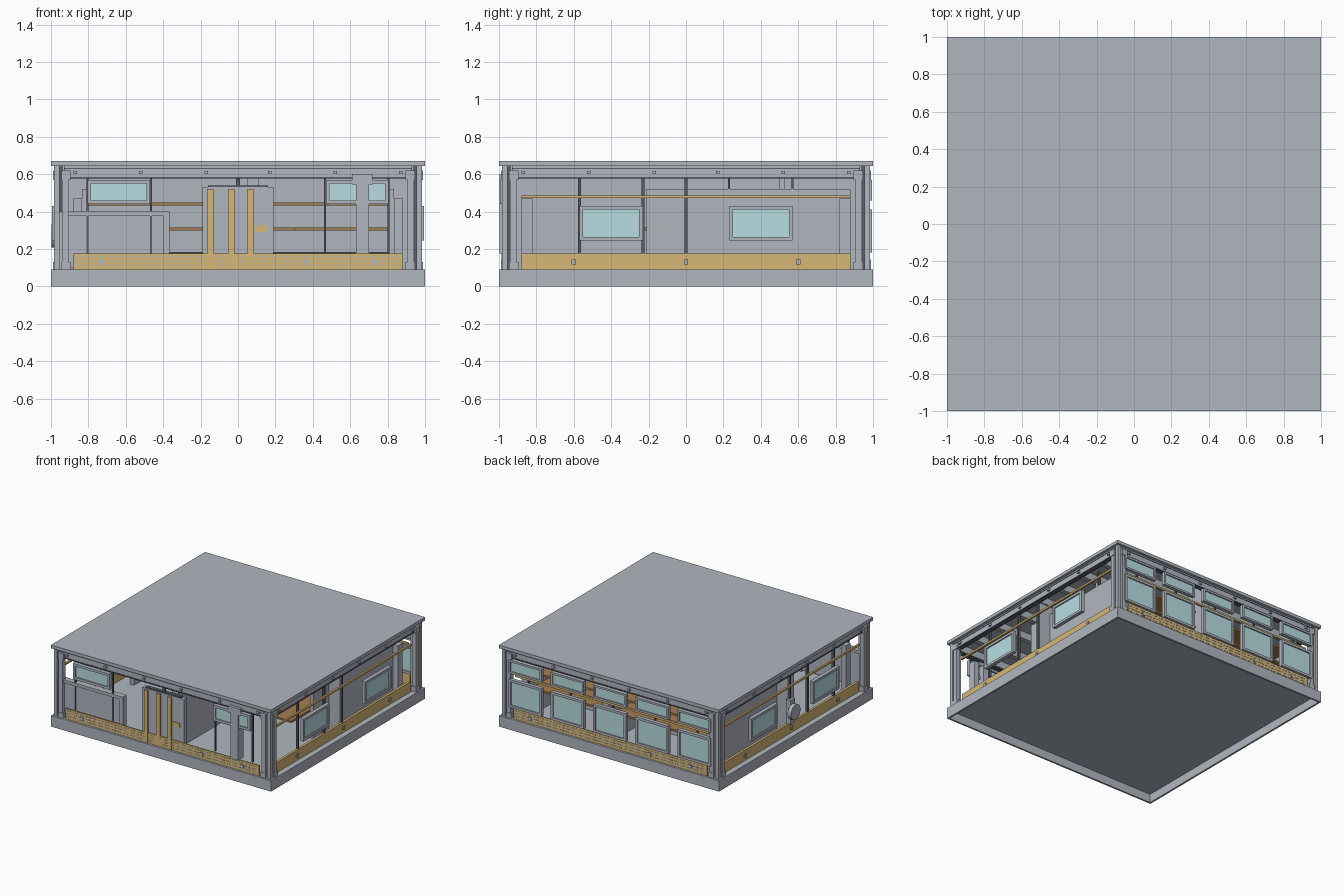
import bpy, bmesh
from mathutils import Matrix, Vector

if "Cube" in bpy.data.objects:
    bpy.data.objects.remove(bpy.data.objects["Cube"], do_unlink=True)


def material(name, rgb):
    m = bpy.data.materials.new(name)
    m.use_nodes = True
    m.diffuse_color = (*rgb, 1)
    m.node_tree.nodes["Principled BSDF"].inputs["Base Color"].default_value = (*rgb, 1)
    return m


GREY = material("panel grey", (.44, .475, .53))
DARK = material("dark trim", (.1, .11, .14))
YELLOW = material("ochre yellow", (.68, .48, .18))
BROWN = material("shelf brown", (.38, .21, .08))
GLASS = material("pale glass", (.48, .73, .76))
TURN = {s: Matrix.Rotation(a, 4, "Z") for s, a in
        zip(("front", "left", "back", "right"), (0, 1.5707963, 3.1415927, -1.5707963))}


def boxes(name, mat, spans, side="front"):
    """One object from boxes given as (x0, x1, y0, y1, z0, z1), turned to a side."""
    bm = bmesh.new()
    for x0, x1, y0, y1, z0, z1 in spans:
        mid = Vector((x0 + x1, y0 + y1, z0 + z1)) / 2
        size = Matrix.Diagonal((x1 - x0, y1 - y0, z1 - z0, 1))
        bmesh.ops.create_cube(bm, size=1, matrix=TURN[side] @ Matrix.Translation(mid) @ size)
    mesh = bpy.data.meshes.new(name)
    bm.to_mesh(mesh)
    bm.free()
    mesh.materials.append(mat)
    ob = bpy.data.objects.new(name, mesh)
    bpy.context.collection.objects.link(ob)


def frame(x0, x1, z0, z1, w, y0, y1):
    return [(x0, x0 + w, y0, y1, z0, z1), (x1 - w, x1, y0, y1, z0, z1),
            (x0 + w, x1 - w, y0, y1, z0, z0 + w), (x0 + w, x1 - w, y0, y1, z1 - w, z1)]


def window(name, side, x0, x1, z0, z1, y=-.995, w=.02):
    boxes(name + "_frame", GREY, frame(x0, x1, z0, z1, w, y, y + .03), side)
    boxes(name + "_glass", GLASS, [(x0 + w, x1 - w, y + .01, y + .018, z0 + w, z1 - w)], side)


# Floor in a hollow rim, roof and ceiling beams
boxes("floor", GREY, [(-.985, .985, -.985, .985, .07, .09)])
for side in TURN:
    boxes(side + "_base_rim", GREY, [(-1, .985, -1, -.985, 0, .09)], side)
boxes("roof", GREY, [(-1, 1, -1, 1, .643, .67)])
boxes("ceiling_beams", GREY, [(-.93, .93, y - .02, y + .02, .585, .643)
                              for y in (-.75, -.5, -.25, 0, .25, .5, .75)])

# Edge beams and corner columns on all four sides
for side in TURN:
    boxes(side + "_beam", GREY, [(-.93, .93, -.975, -.93, .585, .643)], side)
    boxes(side + "_beam_trim", DARK, [(-.93, .93, -.979, -.94, .578, .586),
                                      (-.93, .93, -.979, -.976, .627, .632)], side)
    boxes(side + "_brackets", GREY, [(x - .01, x + .01, -.988, -.97, .6, .618)
                                     for x in (-.87, -.52, -.17, .17, .52, .87)], side)
    boxes(side + "_corner_column", GREY, [
        (-.985, -.955, -.985, -.955, .09, .643), (-.94, -.905, -.985, -.95, .09, .6),
        (-.985, -.95, -.94, -.905, .09, .6), (-.945, -.895, -.99, -.945, .09, .13),
        (-.99, -.945, -.945, -.895, .09, .13), (-.945, -.895, -.99, -.945, .57, .62),
        (-.99, -.945, -.945, -.895, .57, .62)], side)
    boxes(side + "_column_shadow_gap", DARK, [(-.957, -.938, -.957, -.938, .09, .643)], side)

# Grated kick plates at the front and back, standing proud of the doors and panels
for side in ("front", "back"):
    boxes(side + "_kick_plate", YELLOW, [(-.88, .88, -.983, -.974, .09, .175)], side)
    boxes(side + "_grating", GREY, [(-.87 + i * .058, -.828 + i * .058, -.985, -.98, z, z + .006)
                                    for i in range(30) for z in (.108, .131, .154)], side)
    boxes(side + "_kick_lights", GREY, [(x - .012, x + .012, -.99, -.98, .118, .145)
                                        for x in (-.73, .36, .73)], side)

# Side walls, kick plates, rails, posts and windows
for side, sign in (("left", 1), ("right", -1)):
    a, b = sorted((-.21 * sign, .88 * sign))
    boxes(side + "_wall", GREY, [(a, b, -.835, -.8, .09, .52)], side)
    boxes(side + "_wall_end", GREY, [(.82, .88, -.88, -.835, .09, .47),
                                     (-.88, -.82, -.88, -.835, .09, .47)], side)
    boxes(side + "_cross_wall", GREY, [(-.009, .009, -.93, -.8, .09, .6)], side)
    boxes(side + "_kick_plate", YELLOW, [(-.88, .88, -.955, -.935, .09, .175)], side)
    boxes(side + "_kick_lights", GREY, [(x - .012, x + .012, -.965, -.95, .118, .145)
                                        for x in (-.6, 0, .6)], side)
    boxes(side + "_rail", YELLOW, [(-.88, .88, -.965, -.95, .472, .487)], side)
    for label, s in (("front", -sign), ("back", sign)):
        x0, x1 = sorted((.23 * s, .57 * s))
        window(f"{side}_{label}_window", side, x0, x1, .245, .43)
    posts = (0, -.23 * sign, -.57 * sign)
    boxes(side + "_posts", DARK, [(x - .008, x + .008, -.95, -.93, .175, .585)
                                  for x in posts], side)
    boxes(side + "_upper_posts", DARK, [(x - .006, x + .006, -.83, -.81, .52, .643)
                                        for x in (.23 * sign, .57 * sign)], side)

# Round hatch on the right side
bpy.ops.mesh.primitive_cylinder_add(vertices=24, radius=.062, depth=.03,
                                    location=(-.982, 0, .27), rotation=(0, 1.5707963, 0))
bpy.context.object.name = "round_hatch"
bpy.context.object.data.materials.append(GREY)
boxes("hatch_mount", GREY, [(-.97, -.93, -.03, .03, .17, .37)])

# Back windows in two rows
for i in range(5):
    x = (i - 2) * .384
    window(f"back_lower_window_{i}", "back", x - .15, x + .15, .18, .41)
    window(f"back_upper_window_{i}", "back", x - .15, x + .15, .46, .57, w=.016)
boxes("back_rail", YELLOW, [(-.88, .88, -.965, -.95, .428, .443)], "back")
boxes("back_posts", DARK, [(i * .384 - .006, i * .384 + .006, -.955, -.94, .175, .585)
                           for i in range(-2, 3)], "back")

# Front windows with the thin posts that hold them
window("front_right_window", "front", -.805, -.47, .44, .57)
window("front_left_window", "front", .47, .805, .44, .57)
boxes("front_posts", DARK, [(x - .005, x + .005, -.965, -.95, .175, .585)
                            for x in (-.805, -.465, .465, .805)])
boxes("front_pillar", GREY, [(.63, .7, -.998, -.93, .175, .545), (.61, .72, -.998, -.95, .545, .6)])

# Large framed panel at the front
boxes("front_panel", GREY, [(-.93, -.4, -.96, -.935, .1, .375)])
boxes("front_panel_frame", GREY, [(-.97, -.93, -.973, -.925, .09, .375),
                                  (-.4, -.365, -.973, -.925, .09, .375),
                                  (-.97, -.365, -.973, -.925, .375, .4)])

# Entrance door with stripes and a handle plate
boxes("door", GREY, [(-.19, .19, -.973, -.935, .09, .53)])
boxes("door_lintel", DARK, [(-.16, .16, -.97, -.94, .53, .54), (-.01, .01, -.965, -.95, .54, .585)])
boxes("door_stripes", YELLOW, [(x - .017, x + .017, -.987, -.972, .092, .52)
                               for x in (-.148, -.037, .065)])
boxes("door_handle_plate", YELLOW, [(.09, .155, -.981, -.972, .29, .325)])

# Interior walls and shelves
boxes("interior_wall", GREY, [(-.8, .8, .5, .53, .09, .643)])
boxes("partition", GREY, [(.05, .11, -.93, .93, .09, .643)])
boxes("back_shelves", BROWN, [(-.8, .8, .49, .85, z, z + .016) for z in (.3, .432)])
boxes("side_shelf", BROWN, [(.3, .8, -.45, .49, .3, .316)])
boxes("interior_skirting", DARK, [(-.8, .8, .485, .5, .175, .185)])
